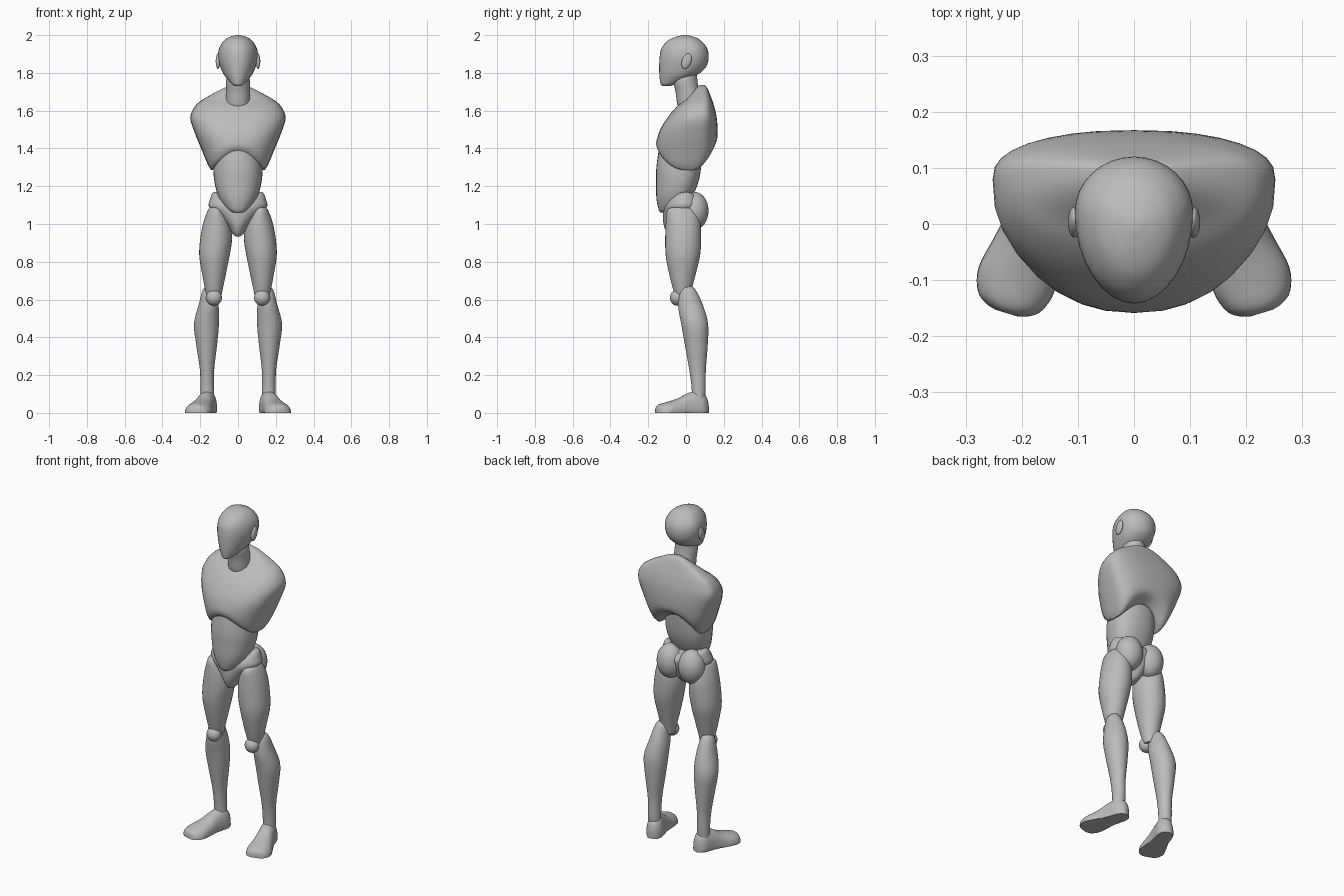
import bpy
import bmesh
from math import cos, sin, pi, radians
from mathutils import Matrix, Vector

default_cube = bpy.data.objects.get("Cube")
if default_cube:
    bpy.data.objects.remove(default_cube, do_unlink=True)

SEGMENTS = 32
STEPS = 4

grey = bpy.data.materials.new("mannequin_grey")
grey.use_nodes = True
grey.diffuse_color = (0.5, 0.5, 0.5, 1)
grey.node_tree.nodes["Principled BSDF"].inputs["Base Color"].default_value = grey.diffuse_color


def finish(name, bm, paired):
    """Turn a bmesh into a smooth grey object, mirrored across x when paired."""
    bmesh.ops.recalc_face_normals(bm, faces=bm.faces)
    mesh = bpy.data.meshes.new(name)
    bm.to_mesh(mesh)
    bm.free()
    mesh.materials.append(grey)
    mesh.shade_smooth()
    mesh.set_sharp_from_angle(angle=radians(50))
    part = bpy.data.objects.new(name, mesh)
    bpy.context.collection.objects.link(part)
    if paired:
        part.modifiers.new("both_sides", "MIRROR")
    return part


def smooth_rows(rows):
    """Insert Catmull-Rom rows between the given cross-sections."""
    rows = [Vector(tuple(row) + (0,) * (5 - len(row))) for row in rows]
    result = []
    for i in range(len(rows) - 1):
        before, start = rows[max(i - 1, 0)], rows[i]
        end, after = rows[i + 1], rows[min(i + 2, len(rows) - 1)]
        for step in range(STEPS):
            t = step / STEPS
            result.append(start + (end - before) * (t / 2)
                          + (before * 2 - start * 5 + end * 4 - after) * (t * t / 2)
                          + (start * 3 - before - end * 3 + after) * (t ** 3 / 2))
    return result + [rows[-1]]


def loft(name, rows, paired=False, widest=0.5, power=2.0, reshape=None, place=None):
    """Skin oval sections given as (height, half width, front, back, centre x)."""
    def rounded(value):
        return abs(value) ** (2 / power) * (1 if value > 0 else -1)

    bm = bmesh.new()
    rings = []
    for height, width, front, back, centre in smooth_rows(rows):
        middle = front + (back - front) * widest
        ring = []
        for i in range(SEGMENTS):
            angle = 2 * pi * i / SEGMENTS
            reach = back - middle if sin(angle) > 0 else middle - front
            point = Vector((centre + width * rounded(cos(angle)),
                            middle + reach * rounded(sin(angle)), height))
            if place:
                point = place @ point
            if reshape:
                point.z = reshape(point)
            ring.append(bm.verts.new(point))
        rings.append(ring)
    for lower, upper in zip(rings, rings[1:]):
        for i in range(SEGMENTS):
            j = (i + 1) % SEGMENTS
            bm.faces.new((lower[i], lower[j], upper[j], upper[i]))
    bm.faces.new(rings[0])
    bm.faces.new(rings[-1])
    return finish(name, bm, paired)


def ellipsoid(name, centre, radii, tilt=0):
    """Make a mirrored pair of ellipsoids."""
    bm = bmesh.new()
    place = (Matrix.Translation(centre) @ Matrix.Rotation(radians(tilt), 4, "X")
             @ Matrix.Diagonal((*radii, 1)))
    bmesh.ops.create_uvsphere(bm, u_segments=SEGMENTS, v_segments=16, radius=1, matrix=place)
    return finish(name, bm, True)


# Head, ears and neck
loft("head", [
    (1.73, .015, -.125, -.08), (1.74, .032, -.134, -.06), (1.76, .05, -.138, -.01),
    (1.79, .074, -.141, .06), (1.83, .093, -.142, .105), (1.88, .105, -.14, .12),
    (1.93, .1, -.13, .112), (1.97, .075, -.097, .08), (1.99, .045, -.058, .045),
    (2, .01, -.015, .005)], widest=0.62)
ellipsoid("ears", (.106, .003, 1.862), (.012, .025, .042), tilt=-20)
loft("neck", [
    (1.6, .055, -.03, .09), (1.63, .062, -.046, .08), (1.7, .063, -.055, .07),
    (1.76, .063, -.07, .06), (1.8, .055, -.06, .06)])


# Rib cage, with its lower rim arched over the belly
def rib_arch(point):
    low = min(max((1.46 - point.z) / 0.18, 0), 1)
    return point.z + 0.11 * low * max(1 - (point.x / 0.14) ** 2, 0)


loft("chest", [
    (1.29, .09, -.1, .06), (1.27, .125, -.135, .09), (1.31, .157, -.152, .125),
    (1.38, .187, -.158, .157), (1.48, .228, -.145, .167), (1.56, .252, -.1, .163),
    (1.62, .23, -.05, .15), (1.66, .185, -.0, .137), (1.715, .085, .05, .115),
    (1.735, .03, .07, .1)], widest=0.68, power=2.5, reshape=rib_arch)

# Belly
loft("abdomen", [
    (1.06, .025, -.135, -.07), (1.08, .062, -.146, -.02), (1.14, .102, -.157, .03),
    (1.22, .124, -.158, .065), (1.3, .13, -.157, .08), (1.42, .12, -.14, .09)],
    widest=0.6, power=2.2)


# Pelvis, with a dip in the top of the waistband, and buttocks
def waist_dip(point):
    high = min(max((point.z - 1.08) / 0.1, 0), 1)
    return point.z - 0.05 * high * max(1 - abs(point.x) / 0.13, 0)


loft("pelvis", [
    (.935, .012, -.085, -.04), (.95, .03, -.1, .02), (.99, .055, -.117, .06),
    (1.04, .1, -.122, .08), (1.09, .153, -.118, .09), (1.13, .148, -.105, .088),
    (1.165, .134, -.075, .07), (1.175, .11, -.05, .05)], reshape=waist_dip)
ellipsoid("buttocks", (.072, .045, 1.07), (.077, .074, .1))

# Legs
loft("thighs", [
    (1.09, .02, -.06, .02, .12), (1.075, .04, -.098, .05, .118),
    (1.01, .07, -.107, .075, .113), (.92, .084, -.11, .08, .116),
    (.83, .08, -.107, .074, .125), (.73, .062, -.088, .05, .127),
    (.65, .046, -.067, .03, .128), (.6, .035, -.05, .02, .127)], paired=True)
ellipsoid("kneecaps", (.127, -.047, .61), (.042, .038, .042))
loft("shins", [
    (.67, .015, -.005, .03, .15), (.65, .035, -.03, .052, .152),
    (.57, .053, -.042, .09, .156), (.47, .066, -.025, .117, .167),
    (.36, .055, -.006, .115, .166), (.23, .038, .017, .105, .164),
    (.13, .036, .03, .104, .163), (.07, .036, .03, .1, .163)], paired=True)

# Feet turned outwards, with flat soles
foot_place = (Matrix.Translation((.145, .112, 0)) @ Matrix.Rotation(radians(17), 4, "Z")
              @ Matrix.Rotation(radians(90), 4, "X"))
loft("feet", [
    (-.005, .015, -.01, .05), (.005, .03, -.03, .085), (.03, .045, -.03, .11),
    (.06, .048, -.03, .117), (.11, .051, -.03, .103), (.16, .06, -.03, .077),
    (.22, .071, -.03, .058), (.26, .06, -.03, .047), (.277, .04, -.03, .036),
    (.283, .02, -.01, .02)], paired=True, widest=0.35, power=2.3,
    reshape=lambda point: max(point.z, 0), place=foot_place)
